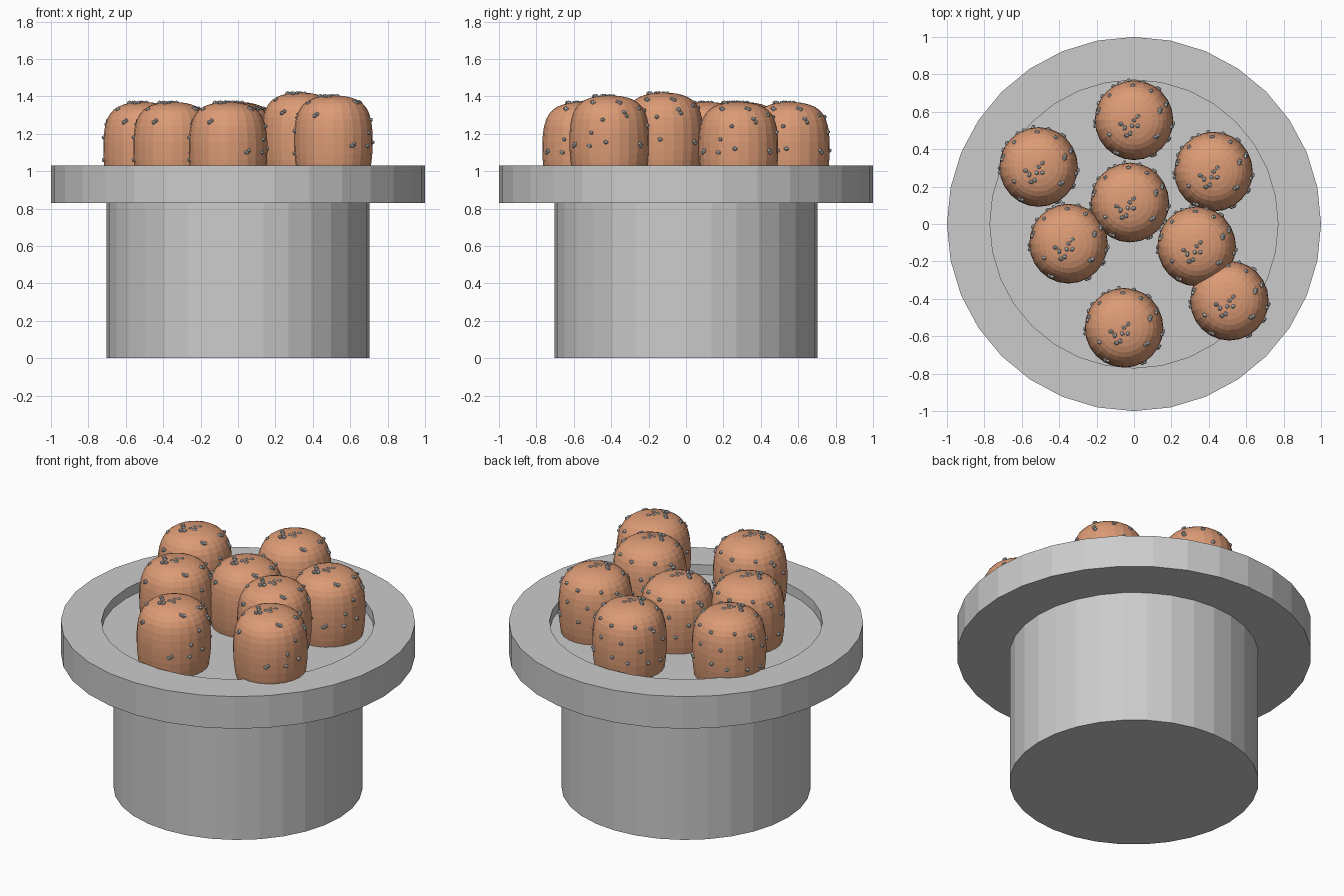
import bpy, bmesh, math
from mathutils import Matrix, Vector

if "Cube" in bpy.data.objects:
    bpy.data.objects.remove(bpy.data.objects["Cube"])


def finish(bm, name, loc=(0, 0, 0), mat=None):
    bmesh.ops.recalc_face_normals(bm, faces=bm.faces)
    me = bpy.data.meshes.new(name)
    bm.to_mesh(me)
    bm.free()
    ob = bpy.data.objects.new(name, me)
    ob.location = loc
    if mat:
        me.materials.append(mat)
    bpy.context.collection.objects.link(ob)
    return ob


def lathe(profile, segs):
    """Revolve (radius, z) points; a zero radius becomes a pole."""
    bm = bmesh.new()
    rings = []
    for r, z in profile:
        if r == 0:
            rings.append([bm.verts.new((0, 0, z))] * segs)
        else:
            rings.append([bm.verts.new((r * math.cos(2 * math.pi * i / segs),
                                        r * math.sin(2 * math.pi * i / segs), z))
                          for i in range(segs)])
    for a, b in zip(rings, rings[1:]):
        for i in range(segs):
            j = (i + 1) % segs
            quad = list(dict.fromkeys((a[i], a[j], b[j], b[i])))
            bm.faces.new(quad)
    return bm


# Pot: round stem, wide rim and shallow recess
FLOOR = 0.97
finish(lathe([(0, 0), (0.703, 0), (0.703, 0.83), (1, 0.83), (1, 1.03),
              (0.77, 1.03), (0.77, FLOOR), (0, FLOOR)], 32), "pot")

# Bun profile, measured down from its top
bun_profile = [(0, 0), (0.03, -0.001), (0.065, -0.005), (0.1, -0.013),
               (0.13, -0.025), (0.155, -0.042), (0.175, -0.065), (0.19, -0.093),
               (0.201, -0.13), (0.207, -0.17), (0.21, -0.215), (0.21, -0.26),
               (0.208, -0.31), (0.203, -0.36), (0.196, -0.40), (0.18, -0.44), (0, -0.44)]

# Crumbs on the sides: (azimuth in degrees, height below the top)
side_crumbs = [(-117, 0.10), (-121, 0.11), (-62, 0.27), (-58, 0.26), (-38, 0.035),
               (-33, 0.04), (-150, 0.04), (-172, 0.19), (-178, 0.31), (-10, 0.13),
               (-5, 0.25), (-27, 0.20), (-30, 0.27), (18, 0.035), (22, 0.04),
               (25, 0.09), (28, 0.11), (50, 0.26), (53, 0.27), (60, 0.07),
               (75, 0.16), (92, 0.08), (98, 0.26), (112, 0.17), (122, 0.29),
               (135, 0.08), (143, 0.22), (155, 0.30), (163, 0.10), (168, 0.12)]
# Crumbs clustered on the crown: (x, y)
crown_crumbs = [(-0.07, -0.02), (-0.05, -0.04), (0, 0.0), (0.02, 0.02), (-0.01, -0.03),
                (0.02, -0.03), (-0.02, -0.07), (-0.04, -0.08)]


def radius_at(z):
    for (r0, z0), (r1, z1) in zip(bun_profile, bun_profile[1:]):
        if z1 <= z <= z0 and z0 > z1:
            return r0 + (r1 - r0) * (z0 - z) / (z0 - z1)
    return 0.2


def crumbs():
    bm = bmesh.new()
    spots = [Vector((x, y, -0.004)) for x, y in crown_crumbs]
    for deg, d in side_crumbs:
        a, r = math.radians(deg), radius_at(-d)
        spots.append(Vector((r * math.cos(a), r * math.sin(a), -d)))
    for i, p in enumerate(spots):
        turn = Matrix.Rotation(i * 1.3, 4, 'Z') @ Matrix.Rotation(i * 0.7, 4, 'X')
        scale = Matrix.Diagonal((1, 0.8, 0.8, 1))
        bmesh.ops.create_icosphere(bm, subdivisions=1, radius=0.015,
                                   matrix=Matrix.Translation(p) @ turn @ scale)
    return bm


orange = bpy.data.materials.new("baked_orange")
orange.diffuse_color = (0.72, 0.33, 0.18, 1)
orange.use_nodes = True
orange.node_tree.nodes["Principled BSDF"].inputs["Base Color"].default_value = orange.diffuse_color

# Buns with their crumbs: (x, y, top height)
buns = [(0, 0.555, 1.37), (-0.51, 0.305, 1.37), (0.425, 0.28, 1.37), (-0.022, 0.115, 1.37),
        (-0.35, -0.105, 1.37), (0.335, -0.12, 1.42), (0.51, -0.41, 1.405),
        (-0.053, -0.555, 1.37)]
for n, loc in enumerate(buns, 1):
    for ob in (finish(lathe(bun_profile, 24), f"bun_{n}", loc, orange),
               finish(crumbs(), f"bun_crumbs_{n}", loc)):
        ob.scale.y = 1.015
